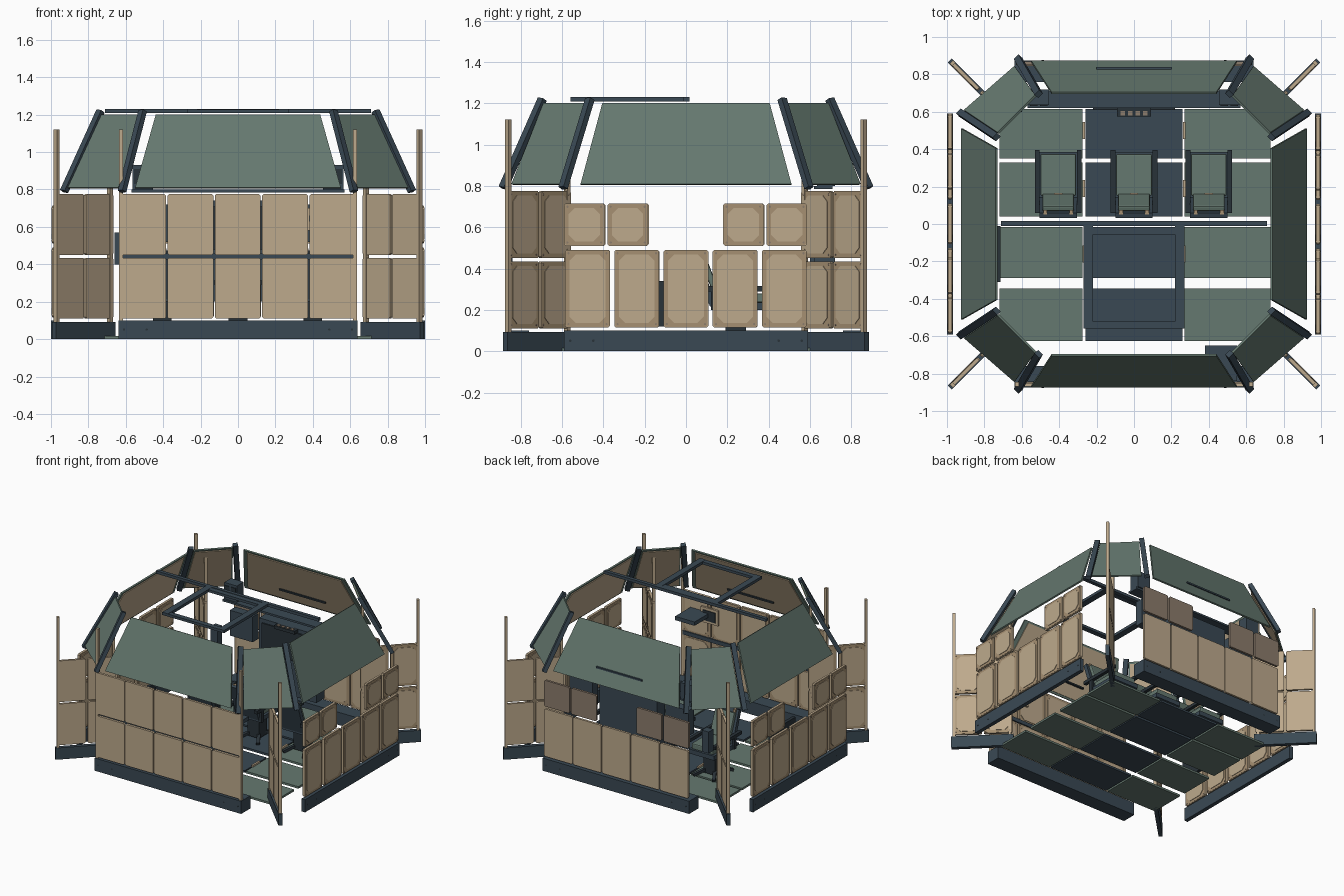
import bpy, bmesh
from math import radians, atan2
from mathutils import Matrix, Vector

cube = bpy.data.objects.get("Cube")
if cube:
    bpy.data.objects.remove(cube)


def material(name, rgb):
    m = bpy.data.materials.new(name)
    m.use_nodes = True
    m.diffuse_color = (*rgb, 1)
    m.node_tree.nodes["Principled BSDF"].inputs["Base Color"].default_value = (*rgb, 1)
    return m


MATS = [material("tan", (.51, .4, .265)), material("dark tan", (.38, .28, .17)),
        material("slate blue", (.042, .066, .088)), material("sage green", (.13, .19, .16)),
        material("charcoal", (.022, .032, .04)), material("dull brown", (.26, .2, .15))]
TAN, BORDER, SLATE, GREEN, CHAR, BROWN = range(6)


class Part:
    """Collects simple solids into one named object."""

    def __init__(self, name, matrix=None):
        self.name, self.bm = name, bmesh.new()
        self.matrix = matrix or Matrix()

    def loft(self, a, b, mat):
        va = [self.bm.verts.new(self.matrix @ Vector(p)) for p in a]
        vb = [self.bm.verts.new(self.matrix @ Vector(p)) for p in b]
        n = len(va)
        faces = [self.bm.faces.new(va), self.bm.faces.new(vb[::-1])]
        for i in range(n):
            j = (i + 1) % n
            faces.append(self.bm.faces.new((va[j], va[i], vb[i], vb[j])))
        for f in faces:
            f.material_index = mat

    def prism(self, outline, y0, y1, mat):
        self.loft([(x, y0, z) for x, z in outline], [(x, y1, z) for x, z in outline], mat)

    def box(self, x0, x1, y0, y1, z0, z1, mat):
        self.prism([(x0, z0), (x1, z0), (x1, z1), (x0, z1)], y0, y1, mat)

    def beam(self, p, q, w, h, mat, side=None):
        p, q = Vector(p), Vector(q)
        d = (q - p).normalized()
        s = Vector(side) if side else d.cross((0, 0, 1))
        s = (s - d * s.dot(d)).normalized()
        u = d.cross(s)
        ring = [s * (i * w / 2) + u * (j * h / 2) for i, j in ((-1, -1), (1, -1), (1, 1), (-1, 1))]
        self.loft([p + r for r in ring], [q + r for r in ring], mat)

    def finish(self, bevel=0):
        bmesh.ops.recalc_face_normals(self.bm, faces=self.bm.faces)
        mesh = bpy.data.meshes.new(self.name)
        self.bm.to_mesh(mesh)
        self.bm.free()
        ob = bpy.data.objects.new(self.name, mesh)
        bpy.context.collection.objects.link(ob)
        for m in MATS:
            mesh.materials.append(m)
        if bevel:
            mod = ob.modifiers.new("soft edges", "BEVEL")
            mod.width, mod.segments = bevel, 2


def octagon(x0, x1, z0, z1, c):
    return [(x0 + c, z0), (x1 - c, z0), (x1, z0 + c), (x1, z1 - c),
            (x1 - c, z1), (x0 + c, z1), (x0, z1 - c), (x0, z0 + c)]


def armour(part, x0, x1, z0, z1, framed, mat=TAN):
    """Plate with a border, raised chamfered field and bolts on its framed sides."""
    part.prism(octagon(x0, x1, z0, z1, .008), -.009, .009, mat)
    for s in framed:
        for inset, cut, depth, m in ((.003, .008, .0105, BORDER), (.022, .03, .014, mat)):
            part.prism(octagon(x0 + inset, x1 - inset, z0 + inset, z1 - inset, cut),
                       s * .008, s * depth, m)
        for x in (x0 + .016, x1 - .016):
            for z in (z0 + .016, z1 - .016):
                part.prism(octagon(x - .005, x + .005, z - .005, z + .005, .003),
                           s * .009, s * .013, BROWN)


def place(x, y, angle):
    return Matrix.Translation((x, y, 0)) @ Matrix.Rotation(angle, 4, "Z")


def spans(start, width, pitch, picks):
    return [(start + i * pitch, start + i * pitch + width) for i in picks]


# Four straight walls: position, half length, sill depth, framed sides, plate rows
FIVE = spans(-.63, .245, .253, range(5))
SIDE_ROWS = [(spans(-.585, .217, .238, range(5)), .115, .49, TAN),
             (spans(-.59, .195, .21, (0, 1)) + spans(.18, .195, .21, (0, 1)), .51, .715, TAN)]
WALLS = {
    "front": (0, -.86, 0, .64, .1, (1,), [(FIVE, .11, .435, TAN), (FIVE, .45, .775, TAN)]),
    "left": (.984, 0, 90, .59, .016, (-1, 1), SIDE_ROWS),
    "back": (0, .86, 180, .64, .1, (1,), [
        (FIVE, .115, .49, TAN),
        (spans(-.63, .22, .235, (0, 1)) + spans(.175, .22, .235, (0, 1)), .51, .715, BROWN)]),
    "right": (-.984, 0, 270, .59, .016, (-1, 1), SIDE_ROWS),
}
for side, (cx, cy, deg, half, depth, framed, rows) in WALLS.items():
    frame = place(cx, cy, radians(deg))
    sill = Part(side + "_sill", frame)
    sill.box(-half, half, -.015, depth, 0, .1, SLATE)
    for i in (-1, -.8, .8, 1):
        x = i * (half - .03)
        sill.prism(octagon(x - .006, x + .006, .045, .057, .003), -.016, 0, CHAR)
    sill.finish()
    plates = Part(side + "_wall_plates", frame)
    for cols, z0, z1, mat in rows:
        for x0, x1 in cols:
            armour(plates, x0, x1, z0, z1, framed, mat)
    if side == "front":
        plates.box(-half + .02, half - .02, .009, .02, .427, .457, SLATE)
    plates.finish()

front_posts = Part("front_posts")
for s in (-1, 1):
    front_posts.box(s * .625 - .01, s * .625 + .01, -.868, -.845, .1, 1.12, TAN)
front_posts.finish()

# Swung-out corner walls
for sx, sy, name in ((1, -1, "front_left"), (-1, -1, "front_right"),
                     (1, 1, "back_left"), (-1, 1, "back_right")):
    wall = Part(name + "_corner_wall", place(sx * .825, sy * .715, atan2(sy, sx)))
    wall.box(-.225, .225, -.015, .015, 0, .092, SLATE)
    for x0, x1 in ((-.215, -.01), (.005, .21)):
        for z0, z1 in ((.11, .435), (.45, .775)):
            armour(wall, x0, x1, z0, z1, (-sx * sy,))
    for x in (-.198, .205):
        wall.box(x - .01, x + .01, -.012, .012, .09, 1.12, TAN)
    wall.finish()


# Sloped roof panels with a lining inside
def roof(name, quad, grips=()):
    p = [Vector(v) for v in quad]
    mid = sum(p, Vector()) / 4
    n = (p[1] - p[0]).cross(p[3] - p[0]).normalized()
    if n.dot(Vector((mid.x, mid.y, 0))) < 0:
        n.negate()
    part = Part(name)
    part.loft(p, [v - n * .012 for v in p], GREEN)
    inner = [mid + (v - mid) * .93 for v in p]
    part.loft([v - n * .012 for v in inner], [v - n * .018 for v in inner], TAN)
    low = (p[0] + p[1]) / 2
    along = (p[1] - p[0]).normalized() * .2
    for off, mat in grips:
        c = low + (mid - low) * .55 + n * off
        part.beam(c - along, c + along, .016, .012, mat)
    part.finish()


INSIDE, OUTSIDE = (-.024, CHAR), (.003, SLATE)
for s, a, b, grips in ((-1, "front", "right", (INSIDE,)), (1, "back", "left", (INSIDE, OUTSIDE))):
    roof(a + "_roof_panel", [(-.55, s * .875, .81), (.55, s * .875, .81),
                             (.44, s * .705, 1.2), (-.44, s * .705, 1.2)], grips)
    roof(b + "_roof_panel", [(s * .925, -.51, .81), (s * .925, .51, .81),
                             (s * .74, .405, 1.2), (s * .74, -.405, 1.2)])

for sx in (-1, 1):
    for sy in (-1, 1):
        name = ("back" if sy > 0 else "front") + ("_left" if sx > 0 else "_right")
        roof(name + "_corner_roof", [(sx * .64, sy * .845, .81), (sx * .91, sy * .61, .81),
                                     (sx * .73, sy * .49, 1.2), (sx * .53, sy * .69, 1.2)])
        struts = Part(name + "_roof_struts")
        for lo, hi in (((.93, .595), (.735, .465)), ((.62, .885), (.51, .695))):
            struts.beam((sx * lo[0], sy * lo[1], .79), (sx * hi[0], sy * hi[1], 1.22),
                        .03, .036, SLATE, (sx, sy, 0))
        struts.finish()

# Overhead hatch frame
hatch = Part("hatch_frame")
hatch.box(-.71, .71, -.012, .016, 1.208, 1.23, SLATE)
for s in (-1, 1):
    hatch.box(s * .245 - .025, s * .245 + .025, -.56, -.012, 1.208, 1.23, SLATE)
for y in (-.56, -.055):
    hatch.box(-.22, .22, y, y + .04, 1.208, 1.228, SLATE)
hatch.finish()

# Floor plates
floor = Part("floor_plates")
for x0, x1, mat in ((-.72, -.275, GREEN), (-.26, .26, SLATE), (.27, .73, GREEN)):
    for y0, y1 in ((-.625, -.345), (-.29, -.015), (.04, .33), (.35, .615)):
        floor.box(x0, x1, y0, y1, 0, .016, mat)
floor.finish()

# Three seats facing the desk
for i, x in enumerate((-.405, 0, .4)):
    at = Matrix.Translation((x, 0, 0))
    frame = Part("seat_frame_%d" % (i + 1), at)
    frame.box(-.05, .05, .19, .29, .03, .2, CHAR)
    frame.box(-.11, .11, .12, .385, .2, .235, SLATE)
    frame.beam((0, .13, .22), (0, .045, .47), .2, .03, SLATE)
    for s in (-1, 1):
        frame.beam((s * .03, .22, .06), (s * .09, .12, .025), .025, .02, CHAR)
        frame.beam((s * .03, .26, .06), (s * .09, .36, .025), .025, .02, CHAR)
        frame.box(s * .112 - .013, s * .112 + .013, .06, .395, .29, .315, CHAR)
        frame.box(s * .112 - .01, s * .112 + .01, .12, .15, .2, .29, CHAR)
    frame.finish()
    pads = Part("seat_pads_%d" % (i + 1), at)
    pads.box(-.095, .095, .15, .375, .235, .28, GREEN)
    pads.beam((0, .15, .27), (0, .082, .455), .17, .03, GREEN)
    pads.finish(.008)
    buckle = Part("seat_buckle_%d" % (i + 1), at)
    buckle.box(-.022, .022, .145, .165, .28, .295, TAN)
    for s in (-1, 1):
        buckle.box(s * .07 - .01, s * .07 + .01, .05, .075, .45, .475, BORDER)
    buckle.finish()

# Control desk along the back, with screens and side boxes
desk = Part("control_desk")
desk.box(-.57, .57, .62, .71, .785, .8, SLATE)
desk.box(-.25, .25, .62, .72, .2, .74, SLATE)
desk.box(-.22, .22, .61, .62, .48, .71, CHAR)
desk.box(-.09, .09, .575, .63, .715, .74, CHAR)
for x in (-.06, -.02, .02, .06):
    desk.box(x - .012, x + .012, .58, .605, .74, .745, BROWN)
for s in (-1, 1):
    desk.box(s * .51 - .055, s * .51 + .055, .635, .72, .8, .93, SLATE)
    for k in (-1, 1):
        x = s * .51 + k * .027
        desk.box(x - .02, x + .02, .63, .635, .83, .91, CHAR)
    desk.box(s * .42 - .1, s * .42 + .1, .64, .71, .52, .72, SLATE)
desk.finish()

# Equipment on the inside of the walls
gear = Part("equipment_boxes")
gear.box(.38, .55, -.84, -.65, .63, .66, SLATE)
gear.box(.3, .45, -.84, -.825, .58, .7, TAN)
gear.box(.32, .43, -.825, -.82, .6, .68, CHAR)
gear.box(-.74, -.715, -.31, -.01, .12, .34, CHAR)
gear.box(-.66, -.6, .6, .66, .4, .57, SLATE)
gear.finish()

latches = Part("floor_latches")
for s in (-1, 1):
    for y in (-.16, .19, .5):
        latches.box(s * .268 - .007, s * .268 + .007, y - .045, y + .045, .016, .03, TAN)
latches.finish()
